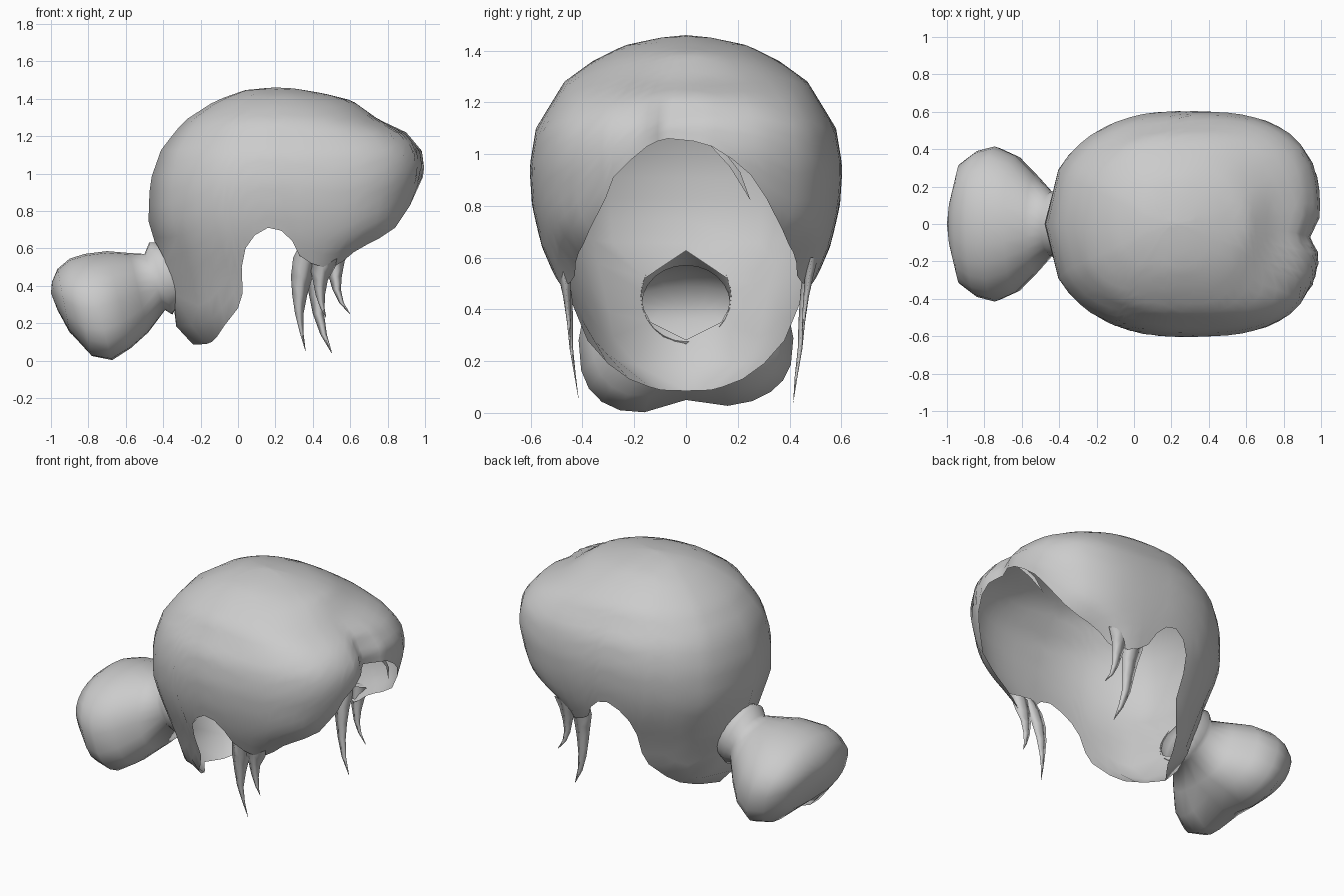
import bpy, math
from mathutils import Vector

if "Cube" in bpy.data.objects:
    bpy.data.objects.remove(bpy.data.objects["Cube"])

grey = bpy.data.materials.new("hair grey")
grey.diffuse_color = (0.6, 0.6, 0.6, 1)
grey.use_nodes = True
grey.node_tree.nodes["Principled BSDF"].inputs["Base Color"].default_value = grey.diffuse_color


def make(name, verts, faces):
    me = bpy.data.meshes.new(name)
    me.from_pydata(verts, [], faces)
    me.materials.append(grey)
    me.validate()
    ob = bpy.data.objects.new(name, me)
    bpy.context.collection.objects.link(ob)
    for p in me.polygons:
        p.use_smooth = True
    return ob


def lerp_table(table, z):
    if z <= table[0][0]:
        return table[0][1]
    for (a, u), (b, v) in zip(table, table[1:]):
        if z <= b:
            return u + (v - u) * (z - a) / (b - a)
    return table[-1][1]


def clamp(v):
    return max(0, min(1, v))


# Head outline by height: back reach, front reach, half width
BACK = [(.05, -.15), (.085, -.24), (.12, -.3), (.18, -.33), (.3, -.345), (.4, -.375), (.6, -.435),
        (.75, -.48), (.96, -.47), (1.13, -.41), (1.28, -.29), (1.39, -.12), (1.45, .05), (1.46, .2)]
FRONT = [(.05, .75), (.6, .85), (.7, .93), (.85, .96), (1.0, 1.0), (1.12, .985), (1.22, .9),
         (1.29, .75), (1.39, .61), (1.43, .45), (1.455, .3), (1.46, .2)]
WIDTH = [(.08, .14), (.12, .26), (.2, .36), (.28, .41), (.4, .45), (.5, .495), (.6, .54),
         (.65, .56), (.8, .595), (.95, .605), (1.1, .58), (1.28, .47), (1.36, .36), (1.42, .24),
         (1.45, .1), (1.46, 0)]
TOP, PART = 1.46, -.07


def limits(z):
    return [lerp_table(t, z) for t in (BACK, FRONT, WIDTH)]


def centre(z):
    return .25 - .05 * max(0, (z - 1.2) / .26)


def surface(th, z):
    b, f, w = limits(z)
    xc, c, s = centre(z), math.cos(th), math.sin(th)
    p = 3 - clamp((z - 1.2) / .2) if c > 0 else 2.2
    reach = (f if c > 0 else b) - xc
    x = xc + reach * abs(c) ** (2 / p)
    y = math.copysign(w * abs(s) ** (2 / p), s)
    if c > 0 and z < 1.3:                       # groove at the parting
        x -= .05 * math.exp(-((y - PART) / .06) ** 2) * min(1, (1.3 - z) / .15)
    return Vector((x, y, z))


def angle_from_x(x, z):
    b, f, w = limits(z)
    d = x - centre(z)
    p, reach = (3, f - centre(z)) if d > 0 else (2.2, centre(z) - b)
    return math.acos(math.copysign(min(1, abs(d) / reach) ** (p / 2), d))


def angle_from_y(y, z):
    return math.copysign(math.asin((abs(y) / limits(z)[2]) ** 1.5), y)


# Lower edge (x, z) from nape, around the ear, to the fringe
EDGE = [(-.17, .088), (-.14, .1), (-.11, .13), (-.07, .19), (0, .28), (.025, .36), (.02, .5),
        (.04, .6), (.09, .67), (.16, .71), (.23, .695), (.29, .64), (.33, .56), (.39, .52),
        (.45, .5), (.51, .5), (.56, .53), (.62, .58), (.69, .62), (.75, .65), (.84, .71),
        (.92, .83)]
TIP_Y = {1: [(.25, .92), (.18, .98), (.1, 1.03), (.03, 1.05)],
         -1: [(-.28, .91), (-.21, .98), (-.15, 1.03), (-.11, 1.05)]}


def side_edge(s):
    return ([(s * angle_from_x(x, z), z) for x, z in EDGE]
            + [(angle_from_y(y, z), z) for y, z in TIP_Y[s]])


left, right = side_edge(1), side_edge(-1)
front = (angle_from_y(PART, 1.06), 1.06)
edge = [(math.pi, .085)] + left + [front] + [(a, z) for a, z in reversed(right)]
n = len(edge)
half = len(left) + 1

# Hair cap: columns running from the crown to the lower edge
ROWS = 22
verts = [Vector((.2, 0, TOP))]
for j, (a, z) in enumerate(edge):
    even = math.pi * (1 - j / half) if j <= half else -math.pi * (j - half) / (n - half)
    for i in range(1, ROWS + 1):
        t = i / ROWS
        k = .5 + .5 * t ** 1.5
        v = surface(even + (a - even) * k, z + (TOP - z) * math.cos(t * math.pi / 2))
        # the lip of the side hair folds inward
        v.y *= 1 - .12 * t ** 24 * clamp((v.x - .45) / .12) * clamp((.85 - z) / .2)
        verts.append(v)


def vid(j, i):
    return 1 + (j % n) * ROWS + i


faces = [(0, vid(j, 0), vid(j + 1, 0)) for j in range(n)]
faces += [(vid(j, i), vid(j, i + 1), vid(j + 1, i + 1), vid(j + 1, i))
          for j in range(n) for i in range(ROWS - 1)]

# Round opening at the back where the tail joins
HOLE_Z, HOLE_R = .455, .172


def back_x(y, z):
    b, f, w = limits(z)
    return centre(z) - (centre(z) - b) * (1 - min(1, abs(y) / w) ** 2.2) ** (1 / 2.2)


def in_hole(f):
    c = sum((verts[v] for v in f), Vector()) / len(f)
    return c.x < -.1 and math.hypot(c.y, c.z - HOLE_Z) < HOLE_R


gone = [f for f in faces if in_hole(f)]
faces = [f for f in faces if not in_hole(f)]
rim = {v for f in gone for v in f} & {v for f in faces for v in f}
for v in rim:
    p = verts[v]
    r = math.hypot(p.y, p.z - HOLE_Z)
    y, z = p.y * HOLE_R / r, HOLE_Z + (p.z - HOLE_Z) * HOLE_R / r
    verts[v] = Vector((back_x(y, z), y, z))
make("hair_cap", verts, faces)

# Side strands: curved tapering blades, each row (left x, right x, z)
STRAND_Y = [(.05, .415), (.25, .45), (.4, .465), (.5, .485), (.6, .51), (.64, .515)]
STRANDS = {
    "right_long_strand": (-1, [(.33, .44, .62), (.295, .43, .55), (.283, .4, .45), (.29, .37, .35),
                               (.305, .35, .25), (.33, .35, .15), (.36, .362, .05)]),
    "right_short_strand": (-1, [(.38, .54, .6), (.385, .52, .5), (.4, .48, .43), (.415, .465, .35),
                                (.44, .463, .28), (.47, .472, .23)]),
    "left_long_strand": (1, [(.34, .5, .62), (.335, .49, .55), (.36, .475, .45), (.38, .465, .35),
                             (.4, .46, .25), (.44, .475, .14), (.5, .503, .04)]),
    "left_short_strand": (1, [(.44, .6, .6), (.46, .57, .53), (.485, .555, .45),
                              (.505, .55, .38), (.54, .565, .31), (.595, .6, .25)]),
}
for name, (s, rows) in STRANDS.items():
    sv = []
    for x1, x2, z in rows:
        y = lerp_table(STRAND_Y, z)
        d = .3 * (x2 - x1)
        xm = (x1 + x2) / 2
        sv += [(x1, s * (y - d / 3), z), (xm, s * y, z), (x2, s * (y - d / 2), z), (xm, s * (y - d), z)]
    sf = [(r * 4 + q, r * 4 + (q + 1) % 4, r * 4 + 4 + (q + 1) % 4, r * 4 + 4 + q)
          for r in range(len(rows) - 1) for q in range(4)]
    make(name, sv, sf)

# Tail: loft of tilted rings (top x, top z, bottom x, bottom z, half width)
RINGS = [(-.45, .63, -.34, .275, .175), (-.475, .63, -.35, .245, .185), (-.5, .57, -.39, .27, .17),
         (-.58, .575, -.48, .15, .26), (-.7, .585, -.57, .06, .365), (-.82, .57, -.67, .0, .415),
         (-.9, .545, -.78, .02, .39), (-.965, .49, -.9, .15, .32), (-.995, .42, -.965, .27, .13)]
SEG = 24
tv = []
for k, (x1, z1, x2, z2, w) in enumerate(RINGS):
    box = .7 if 3 <= k <= 7 else 1              # fuller lower corners
    for q in range(SEG):
        a = 2 * math.pi * q / SEG
        c, s = math.cos(a), math.sin(a)
        e = box if c < 0 else 1
        u = .5 + .5 * math.copysign(abs(c) ** e, c)
        y = w * math.copysign(abs(s) ** e, s)
        low = (1 - u) ** 3 if 3 < k < 7 else 0
        dip = (.05 * math.exp(-(y / .12) ** 2) + .08 * y) * low
        x, z = x2 + (x1 - x2) * u, z2 + (z1 - z2) * u + dip
        if k == 0:                              # neck root follows the head
            x = back_x(y, z) + .005
        tv.append((x, y, z))
tf = [(k * SEG + q, k * SEG + (q + 1) % SEG, (k + 1) * SEG + (q + 1) % SEG, (k + 1) * SEG + q)
      for k in range(len(RINGS) - 1) for q in range(SEG)]
tv.append((-1, 0, .36))
last = (len(RINGS) - 1) * SEG
tf += [(last + q, last + (q + 1) % SEG, len(tv) - 1) for q in range(SEG)]
make("pony_tail", tv, tf)

# Loose blade of hair hanging from the parting
blade = [(.93, -.06, 1.12), (.94, .05, 1.1), (.95, .07, 1.06), (.95, .14, 1.02),
         (.94, .17, .95), (.93, .21, .93), (.9, .25, .82)]
make("loose_strand", blade, [(0, 1, 2), (1, 3, 2), (2, 3, 4), (3, 5, 4), (4, 5, 6)])
